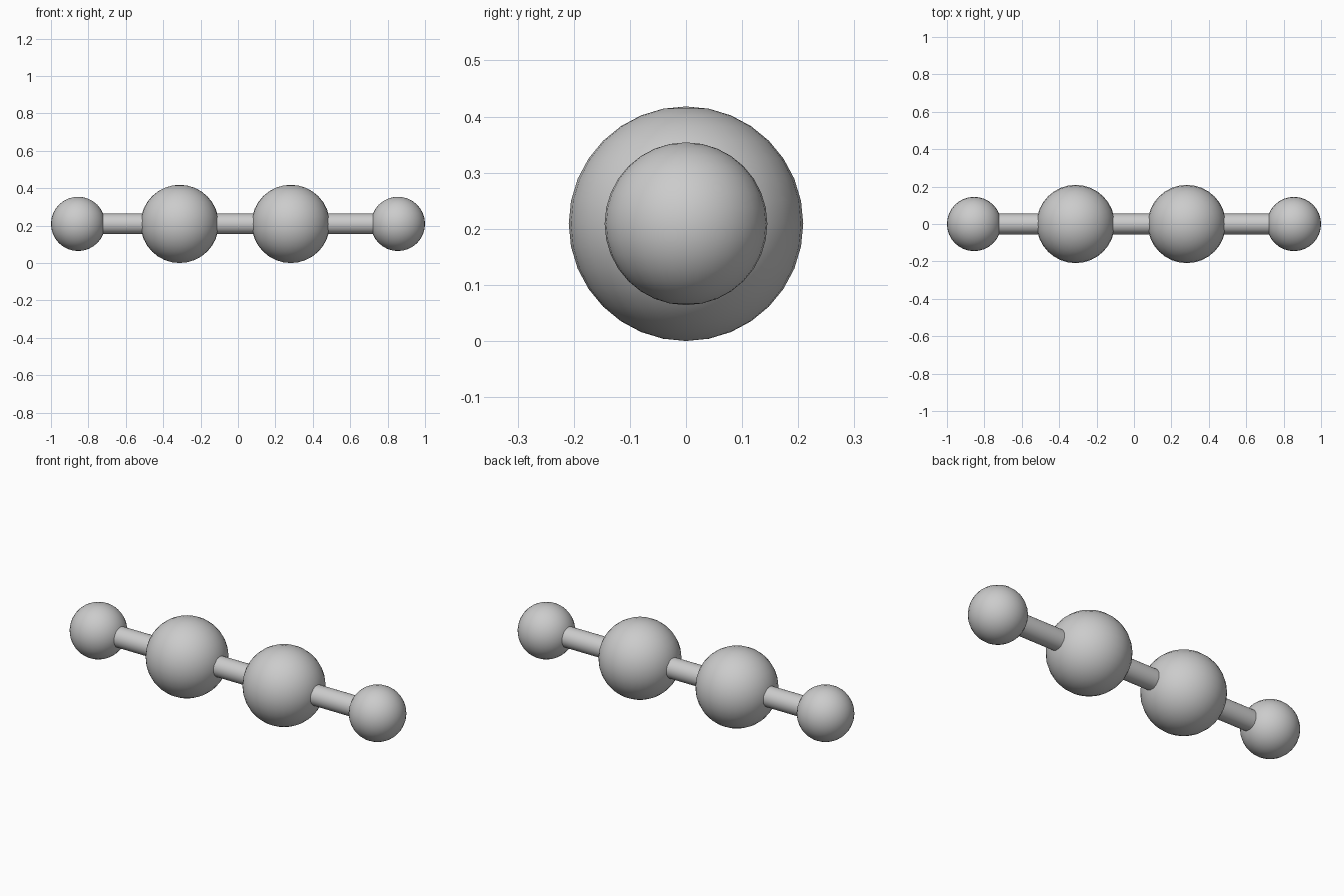
import bpy
from mathutils import Vector
from math import pi

cube = bpy.data.objects.get("Cube")
if cube:
    bpy.data.objects.remove(cube, do_unlink=True)

GREY = (0.6, 0.6, 0.6, 1)
grey = bpy.data.materials.new("plain grey")
grey.use_nodes = True
grey.diffuse_color = GREY
grey.node_tree.nodes["Principled BSDF"].inputs["Base Color"].default_value = GREY

AXIS_Z = 0.209
ROD_RADIUS = 0.055


def finish(name):
    obj = bpy.context.object
    obj.name = name
    obj.data.materials.append(grey)
    bpy.ops.object.shade_smooth_by_angle()


def ball(name, x, radius):
    bpy.ops.mesh.primitive_uv_sphere_add(
        segments=32, ring_count=16, radius=radius, location=(x, 0, AXIS_Z))
    finish(name)


def rod(name, x1, x2):
    bpy.ops.mesh.primitive_cylinder_add(
        vertices=32, radius=ROD_RADIUS, depth=x2 - x1,
        location=Vector(((x1 + x2) / 2, 0, AXIS_Z)), rotation=(0, pi / 2, 0))
    finish(name)


# Balls from the right end to the left end
balls = [
    ("right_small_ball", -0.855, 0.145),
    ("right_large_ball", -0.312, 0.209),
    ("left_large_ball", 0.282, 0.209),
    ("left_small_ball", 0.855, 0.145),
]
for spec in balls:
    ball(*spec)

# Rods joining neighbouring ball centres
for name, a, b in zip(("right_rod", "middle_rod", "left_rod"), balls, balls[1:]):
    rod(name, a[1], b[1])
